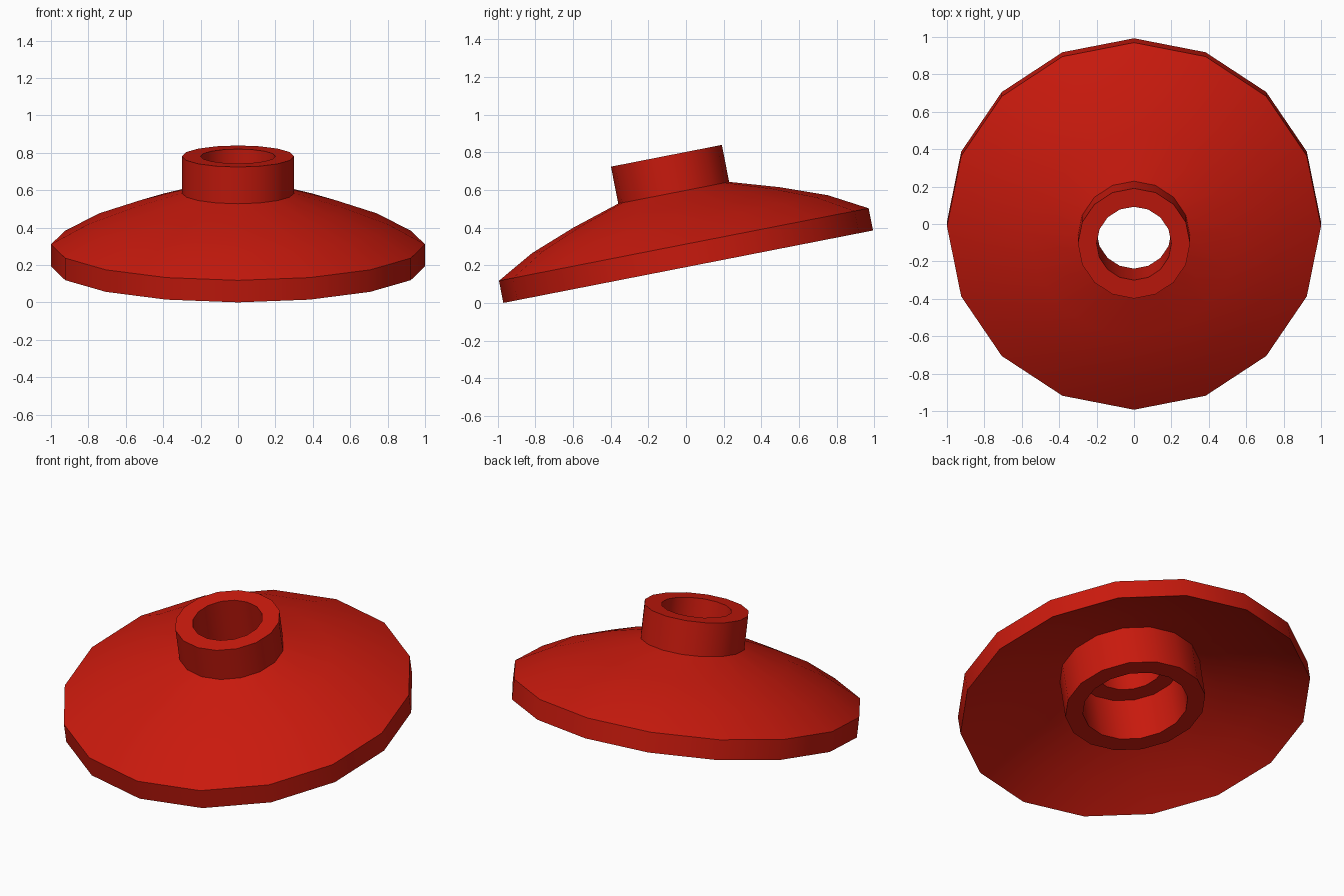
import bpy, bmesh, math
from mathutils import Matrix

if "Cube" in bpy.data.objects:
    bpy.data.objects.remove(bpy.data.objects["Cube"])

SIDES = 16
TILT = math.radians(11.09)

# closed (radius, height) profile of the dish with its collar and underside tube
PROFILE = [
    (1.0, 0.0), (1.0, 0.12),                              # rim wall
    (0.80, 0.23), (0.56, 0.32), (0.30, 0.40),             # domed top
    (0.30, 0.60), (0.20, 0.60),                           # open collar
    (0.20, 0.28), (0.30, 0.28),                           # through hole and ledge
    (0.30, 0.0), (0.40, 0.0),                             # underside tube
    (0.40, 0.253), (0.56, 0.20), (0.80, 0.11),            # hollow underside
]


def lathe(name, profile, sides):
    """Spin a closed profile around z."""
    bm = bmesh.new()
    rings = []
    for i in range(sides):
        a = 2 * math.pi * i / sides
        rings.append([bm.verts.new((r * math.cos(a), r * math.sin(a), z)) for r, z in profile])
    n = len(profile)
    for i in range(sides):
        p, q = rings[i], rings[(i + 1) % sides]
        for j in range(n):
            k = (j + 1) % n
            bm.faces.new((p[j], q[j], q[k], p[k]))
    bmesh.ops.recalc_face_normals(bm, faces=bm.faces)
    # tilt back about x and rest the front edge on the ground
    bm.transform(Matrix.Translation((0, 0.0115, math.sin(TILT))) @ Matrix.Rotation(TILT, 4, 'X'))
    mesh = bpy.data.meshes.new(name)
    bm.to_mesh(mesh)
    bm.free()
    obj = bpy.data.objects.new(name, mesh)
    bpy.context.collection.objects.link(obj)
    return obj


dish = lathe("tilted_dish", PROFILE, SIDES)

# red plastic
red = bpy.data.materials.new("red")
red.diffuse_color = (0.584, 0.010, 0.004, 1)
red.use_nodes = True
red.node_tree.nodes["Principled BSDF"].inputs["Base Color"].default_value = red.diffuse_color
dish.data.materials.append(red)

# smooth around the turn, crisp at rim and tubes
bpy.context.view_layer.objects.active = dish
dish.select_set(True)
bpy.ops.object.shade_smooth_by_angle(angle=math.radians(30))
